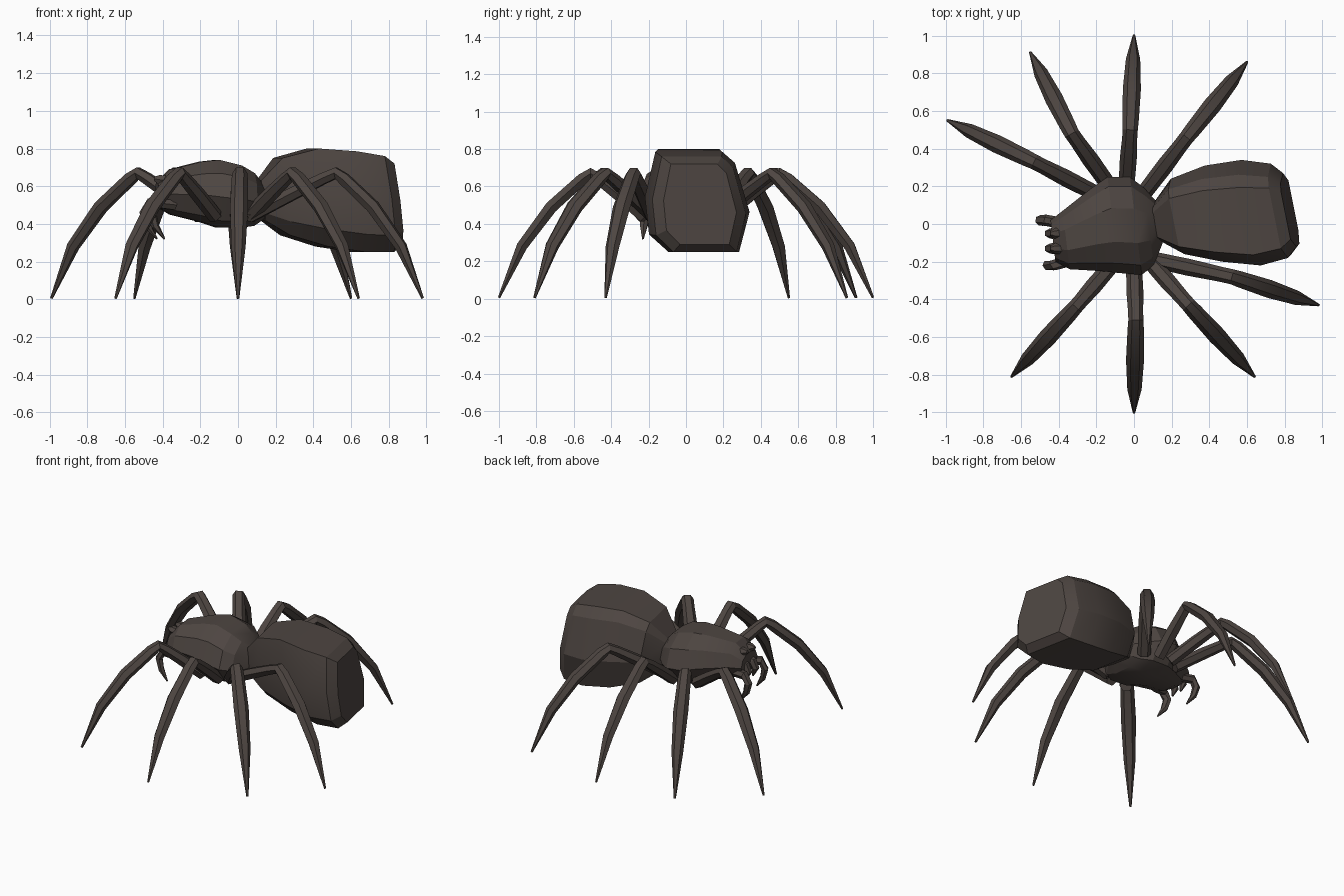
import bpy, bmesh, math
from mathutils import Vector

if "Cube" in bpy.data.objects:
    bpy.data.objects.remove(bpy.data.objects["Cube"])

shell = bpy.data.materials.new("dark brown shell")
shell.diffuse_color = (0.075, 0.060, 0.053, 1)
shell.use_nodes = True
shell.node_tree.nodes["Principled BSDF"].inputs["Base Color"].default_value = shell.diffuse_color


def loft(name, rings, angle=22):
    """Skin a list of equal-length point rings and cap both ends."""
    bm = bmesh.new()
    rows = [[bm.verts.new(p) for p in ring] for ring in rings]
    n = len(rows[0])
    for a, b in zip(rows, rows[1:]):
        for i in range(n):
            bm.faces.new((a[i], a[(i + 1) % n], b[(i + 1) % n], b[i]))
    bm.faces.new(rows[0])
    bm.faces.new(rows[-1])
    bmesh.ops.recalc_face_normals(bm, faces=bm.faces[:])
    me = bpy.data.meshes.new(name)
    bm.to_mesh(me)
    bm.free()
    me.materials.append(shell)
    ob = bpy.data.objects.new(name, me)
    bpy.context.collection.objects.link(ob)
    bpy.context.view_layer.objects.active = ob
    ob.select_set(True)
    bpy.ops.object.shade_smooth_by_angle(angle=math.radians(angle))
    ob.select_set(False)


def body(name, section, stations, lean_y, lean_z):
    """Loft a cross-section through stations (x, ylo, yhi, zlo, zhi)."""
    rings = []
    for x, y0, y1, z0, z1 in stations:
        yc, zc, hy, hz = (y0 + y1) / 2, (z0 + z1) / 2, (y1 - y0) / 2, (z1 - z0) / 2
        rings.append([(x - lean_y * u * hy - lean_z * v * hz, yc + u * hy, zc + v * hz)
                      for u, v in section])
    loft(name, rings)


def limb(name, path, sizes, sides=6):
    """Tapered limb: path points with (half width, half depth) at each."""
    pts = [Vector(p) for p in path]
    flat = pts[-1] - pts[0]
    side = Vector((-flat.y, flat.x, 0)).normalized()
    rings = []
    for i, (p, (w, d)) in enumerate(zip(pts, sizes)):
        t = (pts[min(i + 1, len(pts) - 1)] - pts[max(i - 1, 0)]).normalized()
        up = t.cross(side).normalized()
        rings.append([p + side * w * math.cos(a) + up * d * math.sin(a)
                      for a in (math.tau * k / sides for k in range(sides))])
    loft(name, rings)


# Abdomen: blunt, faceted, leaning slightly to +y at the rear
body("abdomen",
     [(-.80, 1), (.48, 1), (.72, .78), (1, -.2), (.8, -1), (-.55, -1), (-.92, -.65), (-1, .1)],
     [(.12, -.09, .11, .42, .63), (.23, -.16, .24, .34, .75), (.42, -.20, .31, .28, .80),
      (.62, -.22, .34, .25, .785), (.77, -.18, .32, .25, .76), (.825, -.12, .27, .29, .72)],
     .2, .12)

# Head and thorax, front edge turned towards -y
body("thorax",
     [(-.35, 1), (.35, 1), (.8, .6), (1, -.1), (.7, -.8), (.3, -1), (-.3, -1), (-.7, -.8), (-1, -.1), (-.8, .6)],
     [(-.43, -.20, .02, .49, .62), (-.36, -.24, .07, .45, .69), (-.20, -.25, .19, .41, .73),
      (-.11, -.26, .25, .38, .74), (.01, -.27, .25, .38, .71), (.08, -.22, .19, .39, .67),
      (.14, -.10, .11, .43, .60)],
     .12, 0)

# Eight legs: base, knee and tip in plan
legs = {
    "front_left_leg": ((-.20, .16), (-.53, .33), (-.99, .55)),
    "second_left_leg": ((-.13, .20), (-.33, .48), (-.55, .91)),
    "third_left_leg": ((-.04, .20), (-.02, .50), (0, 1.0)),
    "rear_left_leg": ((.05, .16), (.28, .46), (.60, .86)),
    "front_right_leg": ((-.12, -.22), (-.31, -.44), (-.65, -.81)),
    "second_right_leg": ((0, -.22), (.01, -.51), (0, -1.0)),
    "third_right_leg": ((.06, -.17), (.29, -.43), (.64, -.81)),
    "rear_right_leg": ((.06, -.18), (.52, -.28), (.98, -.43)),
}
for name, (base, knee, tip) in legs.items():
    b, k, t = Vector(base), Vector(knee), Vector(tip)
    plan = [(b, .44), (b.lerp(k, .5), .56), (b.lerp(k, .85), .64), (k, .67),
            (k.lerp(t, .09), .64), (k.lerp(t, .43), .49), (k.lerp(t, .75), .28), (t, .005)]
    limb(name, [(p.x, p.y, z) for p, z in plan],
         [(.042, .04), (.045, .038), (.04, .034), (.04, .034), (.043, .036),
          (.048, .038), (.038, .033), (.007, .007)])

# Hooked feelers at the sides of the face
for name, y, x in (("left_feeler", .02, -.50), ("right_feeler", -.22, -.46)):
    limb(name, [(-.34, y * .8 - .02, .50), (x + .03, y, .51), (x, y, .46), (x + .02, y - .005, .39), (x + .07, y - .01, .32)],
         [(.03, .03), (.03, .03), (.028, .025), (.025, .02), (.005, .005)])

# Short fangs and eye bumps between them
for name, y in (("left_fang", -.05), ("right_fang", -.13)):
    limb(name, [(-.38, y, .55), (-.43, y, .54), (-.45, y, .50), (-.43, y, .44)],
         [(.03, .03), (.03, .03), (.025, .025), (.006, .006)])
    limb(name.replace("fang", "eye"), [(-.37, y, .63), (-.42, y, .635), (-.445, y, .64)],
         [(.03, .03), (.028, .028), (.012, .012)])
